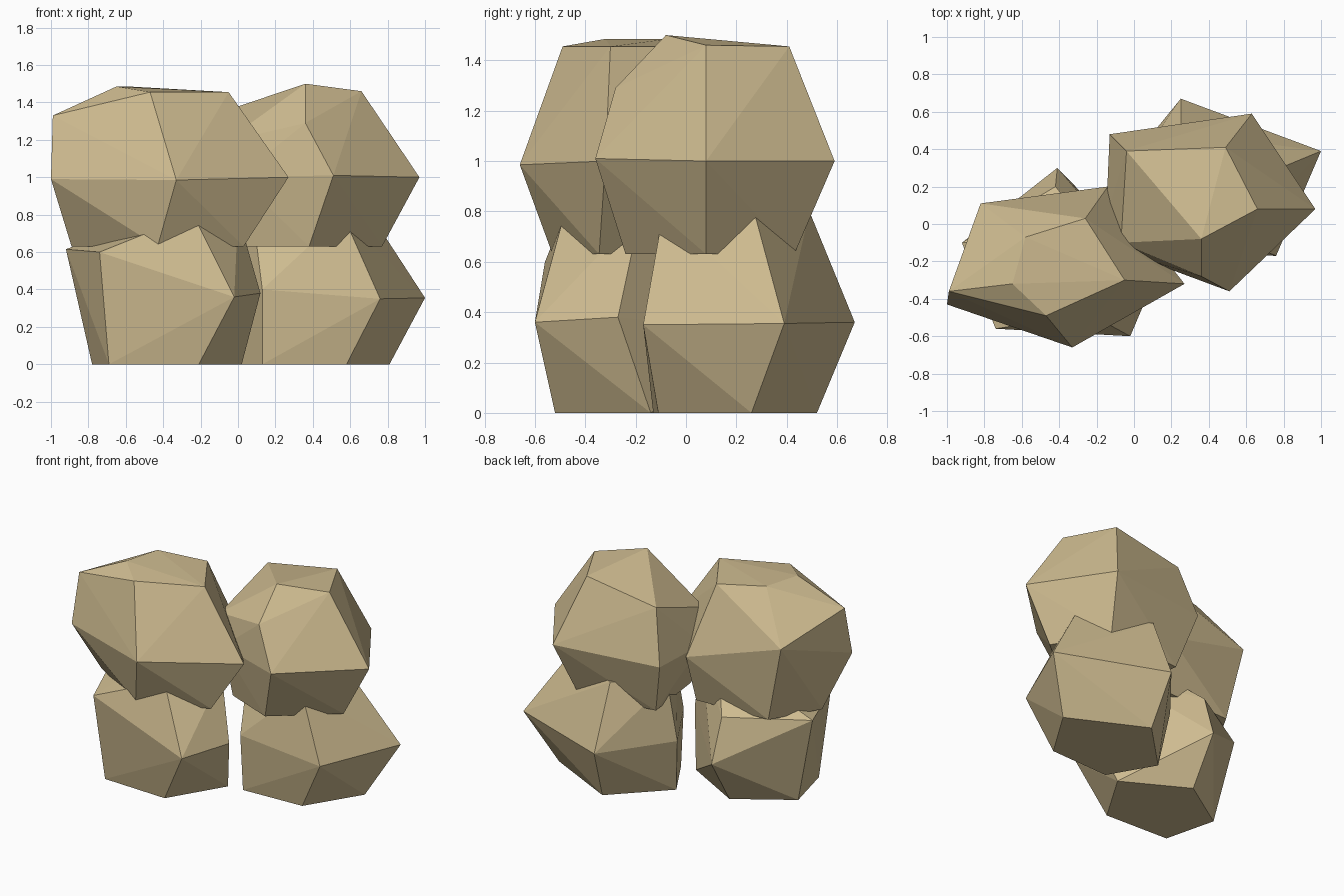
import bpy, bmesh

# Sandstone material shared by all boulders
stone = bpy.data.materials.new("sandstone")
stone.diffuse_color = (0.62, 0.50, 0.28, 1)


def boulder(name, base_z, base, corners):
    """Faceted rock: a flat base outline plus the corners of its body."""
    bm = bmesh.new()
    for x, y in base:
        bm.verts.new((x, y, base_z))
    for p in corners:
        bm.verts.new(p)
    hull = bmesh.ops.convex_hull(bm, input=bm.verts[:])
    spare = {v for v in hull["geom_interior"] + hull["geom_unused"]
             if isinstance(v, bmesh.types.BMVert)}
    bmesh.ops.delete(bm, geom=list(spare), context="VERTS")
    bmesh.ops.recalc_face_normals(bm, faces=bm.faces[:])
    mesh = bpy.data.meshes.new(name)
    bm.to_mesh(mesh)
    bm.free()
    mesh.materials.append(stone)
    obj = bpy.data.objects.new(name, mesh)
    bpy.context.collection.objects.link(obj)
    return obj


# Lower pair resting on the ground
boulder("lower_right_boulder", 0,
        [(.58, -.11), (.81, .26), (.29, .52), (-.05, .18), (.13, -.13)],
        [(.76, -.17, .35), (1.0, .39, .355), (.25, .67, .36),
         (-.10, .24, .38), (.13, -.16, .40),
         (.56, -.09, .80), (.71, .27, .80), (.25, .49, .80),
         (-.03, .25, .78), (.08, 0, .80)])
boulder("lower_left_boulder", 0,
        [(.02, -.14), (-.41, .10), (-.78, -.14), (-.69, -.50), (-.21, -.52)],
        [(-.02, -.60, .36), (.12, -.27, .38), (-.41, .30, .32),
         (-.92, -.10, .615), (-.74, -.56, .60), (-.42, .20, .62),
         (-.24, -.48, .80), (0, -.18, .80), (-.55, -.10, .76), (-.30, .05, .76)])

# Upper pair stacked on top
boulder("upper_right_boulder", .63,
        [(.38, -.24), (.77, .08), (.55, .43), (-.03, .38), (.03, -.10)],
        [(.51, -.36, 1.01), (.97, .08, 1.0), (.63, .59, 1.0),
         (-.13, .48, 1.0), (-.15, .03, 1.0), (0, -.17, 1.0),
         (-.07, -.10, 1.19), (.36, -.28, 1.29),
         (.36, -.08, 1.50), (.66, .08, 1.46), (.49, .41, 1.455), (-.04, .39, 1.365)])
boulder("upper_left_boulder", .63,
        [(-.89, -.25), (-.43, -.53), (.03, -.345), (-.15, .10), (-.70, .08)],
        [(-1.0, -.43, .99), (-.33, -.66, .985), (.27, -.32, 1.0),
         (-.14, .20, .97), (-.82, .11, 1.17), (-.99, -.36, 1.33),
         (-.47, -.49, 1.455), (-.05, -.30, 1.455), (-.26, .03, 1.455),
         (-.58, -.07, 1.485), (-.65, -.32, 1.485)])
